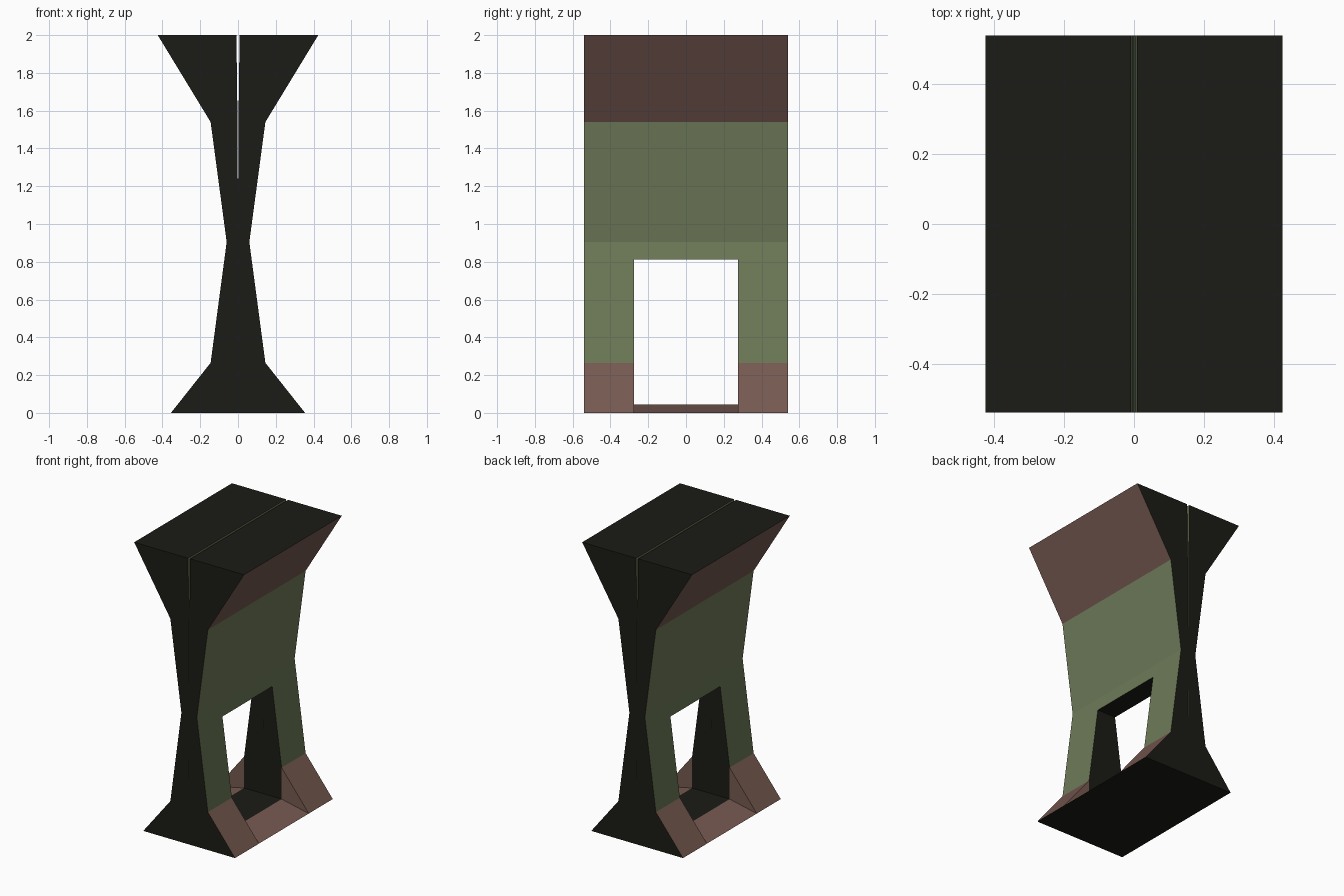
import bpy, bmesh

if "Cube" in bpy.data.objects:
    bpy.data.objects.remove(bpy.data.objects["Cube"])

# Half profile (x, z); the other half is mirrored
TOE, ANKLE, FLOOR = (0.355, 0), (0.145, 0.265), (0.145, 0.045)
DOOR, WAIST = (0.072, 0.813), (0.06, 0.905)
SHOULDER, TIP = (0.145, 1.54), (0.425, 2.0)
# Hairline slit down the centre
S_TOP, S_SHOULDER, S_WAIST = (0.0085, 2.0), (0.0025, 1.54), (0, 0.905)
S_DOOR, S_LEG, S_ANKLE = (0, 0.813), (0.0012, 0.53), (0, 0.265)
S_FLOOR, S_BASE = (0, 0.045), (0, 0)

Y_OUT, Y_IN = 0.54, 0.275
LEGS = [(-Y_OUT, -Y_IN), (Y_IN, Y_OUT)]
OPENING = [(-Y_IN, Y_IN)]
ALL = LEGS + OPENING
BLACK, GREEN, BROWN = 0, 1, 2

bm = bmesh.new()


def face(points, mat):
    f = bm.faces.new([bm.verts.new(p) for p in points])
    f.material_index = mat


def strips(path, spans, mat):
    """Sweep a profile path along y over the given spans."""
    for (x0, z0), (x1, z1) in zip(path, path[1:]):
        for a, b in spans:
            face([(x0, a, z0), (x1, a, z1), (x1, b, z1), (x0, b, z0)], mat)


def caps(outline, y, mat):
    """Matching front and back flat faces."""
    for yy in (-y, y):
        face([(x, yy, z) for x, z in outline], mat)


# Sloped side faces
strips([TOE, ANKLE], LEGS, BROWN)
strips([ANKLE, DOOR], LEGS, GREEN)
strips([DOOR, WAIST, SHOULDER], ALL, GREEN)
strips([SHOULDER, TIP], ALL, BROWN)
# Top, underside and slit walls
strips([TIP, S_TOP], ALL, BLACK)
strips([TOE, S_BASE], ALL, BLACK)
strips([S_TOP, S_SHOULDER, S_WAIST, S_DOOR], ALL, GREEN)
strips([S_DOOR, S_LEG, S_ANKLE], LEGS, GREEN)
# Doorway: ramp, floor and lintel
strips([TOE, FLOOR], OPENING, BROWN)
strips([FLOOR, S_FLOOR], OPENING, BLACK)
strips([DOOR, S_DOOR], OPENING, BLACK)
# Front and back faces
caps([DOOR, WAIST, SHOULDER, TIP, S_TOP, S_SHOULDER, S_WAIST, S_DOOR], Y_OUT, BLACK)
caps([TOE, ANKLE, DOOR, S_DOOR, S_LEG, S_ANKLE, S_BASE], Y_OUT, BLACK)
# Door jambs
caps([TOE, ANKLE, FLOOR], Y_IN, BROWN)
caps([FLOOR, ANKLE, DOOR, S_DOOR, S_LEG, S_ANKLE, S_FLOOR], Y_IN, BLACK)

bmesh.ops.remove_doubles(bm, verts=bm.verts, dist=1e-5)
bmesh.ops.recalc_face_normals(bm, faces=bm.faces)
mesh = bpy.data.meshes.new("waisted_wall")
bm.to_mesh(mesh)
bm.free()

for name, rgb in (("dark_face", (0.011, 0.011, 0.008)),
                  ("green_panel", (0.155, 0.195, 0.098)),
                  ("brown_panel", (0.18, 0.10, 0.08))):
    m = bpy.data.materials.new(name)
    m.diffuse_color = (*rgb, 1)
    m.use_nodes = True
    m.node_tree.nodes["Principled BSDF"].inputs["Base Color"].default_value = m.diffuse_color
    mesh.materials.append(m)

wall = bpy.data.objects.new("waisted_wall_with_doorway", mesh)
bpy.context.collection.objects.link(wall)
mirror = wall.modifiers.new("other_half", 'MIRROR')
mirror.merge_threshold = 1e-5
